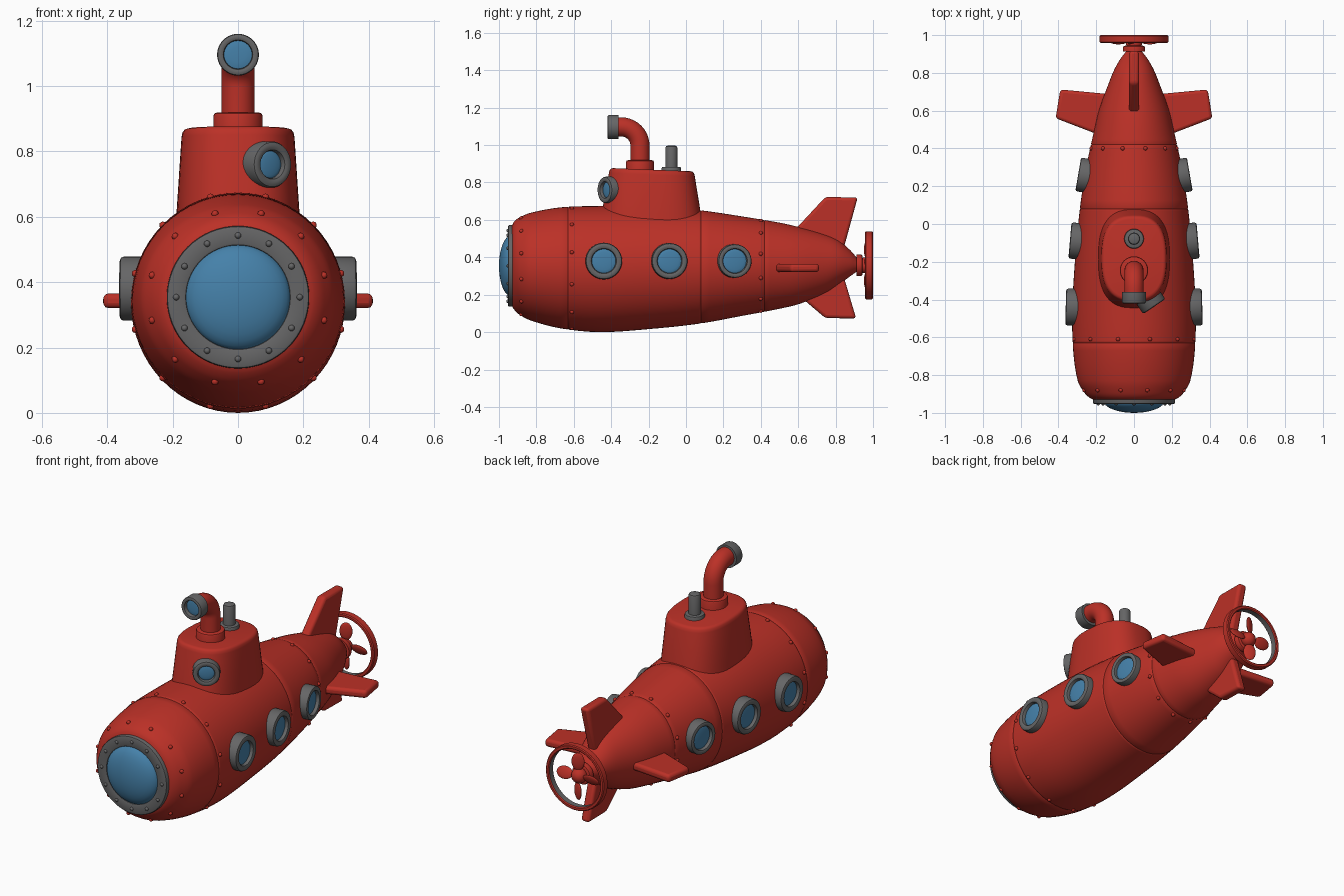
import bpy, bmesh, math
from mathutils import Vector, Matrix

if "Cube" in bpy.data.objects:
    bpy.data.objects.remove(bpy.data.objects["Cube"])

def material(name, rgb):
    m = bpy.data.materials.new(name)
    m.diffuse_color = (*rgb, 1)
    m.use_nodes = True
    m.node_tree.nodes["Principled BSDF"].inputs["Base Color"].default_value = m.diffuse_color
    return m

RED = material("red_paint", (0.50, 0.030, 0.020))
GREY = material("grey_metal", (0.130, 0.130, 0.132))
BLUE = material("blue_glass", (0.060, 0.220, 0.400))

def finish(name, bm, mats):
    bmesh.ops.remove_doubles(bm, verts=bm.verts, dist=1e-5)
    bmesh.ops.recalc_face_normals(bm, faces=bm.faces)
    me = bpy.data.meshes.new(name)
    bm.to_mesh(me)
    bm.free()
    ob = bpy.data.objects.new(name, me)
    bpy.context.collection.objects.link(ob)
    for m in mats:
        me.materials.append(m)
    return ob

def loft(name, rings, mat, caps=True):
    """Skin a list of equal-length point loops."""
    bm = bmesh.new()
    vs = [[bm.verts.new(p) for p in r] for r in rings]
    n = len(rings[0])
    for a, b in zip(vs, vs[1:]):
        for i in range(n):
            bm.faces.new((a[i], a[(i + 1) % n], b[(i + 1) % n], b[i]))
    if caps:
        bm.faces.new(vs[0])
        bm.faces.new(vs[-1])
    return finish(name, bm, [mat])

def lathe(name, profile, loc, axis, mat, segs=40):
    """Turn (radius, height) points around an axis."""
    q = Vector(axis).to_track_quat('Z', 'Y')
    rings = [[Vector(loc) + q @ Vector((r * math.cos(k * math.tau / segs), r * math.sin(k * math.tau / segs), h))
              for k in range(segs)] for r, h in profile]
    return loft(name, rings, mat, caps=False)

def dome(r, h0, h1, n=8):
    return [(r * math.cos(t * math.pi / 2 / n), h0 + (h1 - h0) * math.sin(t * math.pi / 2 / n)) for t in range(n + 1)]

def frame(ro, ri, low, high):
    b = min(ro - ri, high) * 0.35
    return [(ri, low), (ro, low), (ro, high - b), (ro - b * .3, high - b * .3), (ro - b, high),
            (ri + b, high), (ri + b * .3, high - b * .3), (ri, high - b), (ri, low)]

def rod(r, h0, h1, b=.01):
    return [(0, h0), (r, h0), (r, h1 - b), (r - b * .3, h1 - b * .3), (r - b, h1), (0, h1)]

# Hull: stations of y, half width, top z, bottom z
ST = [(-.935, .20, .56, .15), (-.92, .235, .59, .122), (-.89, .265, .613, .093), (-.83, .298, .638, .062),
      (-.67, .322, .667, .020), (-.46, .327, .674, .0), (-.2, .313, .672, .016), (.07, .288, .652, .045),
      (.29, .255, .62, .085), (.5, .21, .585, .125), (.61, .183, .56, .152), (.75, .132, .52, .21),
      (.82, .103, .488, .257), (.88, .068, .436, .30), (.915, .04, .395, .325)]

def station(y):
    """Smoothly interpolated half width, top, bottom."""
    i = max(j for j in range(len(ST) - 1) if ST[j][0] <= y or j == 0)
    a, b = ST[i], ST[i + 1]
    p, q = ST[max(i - 1, 0)], ST[min(i + 2, len(ST) - 1)]
    h = b[0] - a[0]
    t = (y - a[0]) / h
    out = []
    for k in (1, 2, 3):
        m0 = (b[k] - p[k]) / (b[0] - p[0]) * h
        m1 = (q[k] - a[k]) / (q[0] - a[0]) * h
        out.append((2*t**3 - 3*t**2 + 1) * a[k] + (t**3 - 2*t**2 + t) * m0 + (3*t**2 - 2*t**3) * b[k] + (t**3 - t**2) * m1)
    return out

def hull_point(y, ang, s=1.0):
    w, top, bot = station(y)
    return Vector((w * s * math.cos(ang), y, (top + bot) / 2 + (top - bot) / 2 * s * math.sin(ang)))

SEAMS = (-.63, .08, .42)
ys = {a[0] + (b[0] - a[0]) * k / 4: 1.0 for a, b in zip(ST, ST[1:]) for k in range(4)}
ys = {y: s for y, s in ys.items() if all(abs(y - g) > .008 for g in SEAMS)}
ys[.915] = 1.0
for g in SEAMS:
    ys.update({g - .005: 1.0, g: .99, g + .005: 1.0})
loft("hull", [[hull_point(y, k * math.tau / 64, ys[y]) for k in range(64)] for y in sorted(ys)], RED)

# Hull rivets beside the seams
def rivets(name, spots, r, mat):
    bm = bmesh.new()
    for p in spots:
        bmesh.ops.create_icosphere(bm, subdivisions=2, radius=r, matrix=Matrix.Translation(p))
    return finish(name, bm, [mat])

rivets("hull_rivets", [hull_point(y, (k + .5) * math.tau / 12) for y in (-.88, -.61, .40) for k in range(12)], .011, RED)

# Nose window
NOSE = Vector((0, -.93, .354))
lathe("nose_frame", frame(.218, .158, -.03, .022), NOSE, (0, -1, 0), GREY, 64)
lathe("nose_glass", dome(.162, .005, .07), NOSE, (0, -1, 0), BLUE, 64)
rivets("nose_bolts", [NOSE + Vector((.189 * math.cos(k * math.tau / 12), -.021, .189 * math.sin(k * math.tau / 12)))
                      for k in range(12)], .010, GREY)

# Portholes on both sides and on the tower
def porthole(name, loc, axis, ro, ri, low):
    lathe(name + "_frame", frame(ro, ri, low, .035), loc, axis, GREY)
    lathe(name + "_glass", dome(ri + .004, .012, .02, 4), loc, axis, BLUE)

for side, label in ((1, "right"), (-1, "left")):
    for i, (y, r) in enumerate(((-.44, .098), (-.09, .096), (.257, .09))):
        slope = (station(y + .05)[0] - station(y - .05)[0]) / .1
        porthole(f"{label}_porthole_{i + 1}", (side * station(y)[0], y, .38), (side, -slope, 0), r, .064, -.035)
porthole("tower_porthole", (.088, -.408, .76), (.56, -.83, 0), .071, .042, -.05)

# Conning tower: z, half width, front y, back y
rings = []
for z, w, y0, y1 in ((.50, .196, -.472, .098), (.63, .187, -.452, .08), (.845, .173, -.412, .047),
                     (.860, .170, -.408, .043), (.868, .164, -.401, .036), (.871, .154, -.39, .025)):
    ring = []
    for k in range(56):
        c, s = math.cos(k * math.tau / 56), math.sin(k * math.tau / 56)
        x = w * math.copysign(abs(c) ** (2 / 2.6), c)
        y = (y0 + y1) / 2 + (y1 - y0) / 2 * math.copysign(abs(s) ** (2 / 2.6), s)
        ring.append((x, y, z - (.04 * (y + .25) if z > .8 else 0)))
    rings.append(ring)
loft("conning_tower", rings, RED)

# Periscope: collar, bent pipe, eyepiece
lathe("periscope_collar", rod(.075, .84, .919), (0, -.246, 0), (0, 0, 1), RED)
path = [(-.246, .86, 0)]
path += [(-.346 + .1 * math.cos(a), .997 + .1 * math.sin(a), a) for a in (k * math.pi / 20 for k in range(11))]
path += [(-.39, 1.097, math.pi / 2)]
loft("periscope_pipe", [[(.051 * math.cos(t), y + .051 * math.sin(t) * math.cos(a), z + .051 * math.sin(t) * math.sin(a))
                         for t in (k * math.tau / 32 for k in range(32))] for y, z, a in path], RED)
lathe("periscope_rim", frame(.064, .043, -.025, .035), (0, -.385, 1.096), (0, -1, 0), GREY)
lathe("periscope_lens", dome(.046, .012, .016, 3), (0, -.385, 1.096), (0, -1, 0), BLUE)

# Vent pipe
lathe("vent_base", rod(.052, .84, .884, .008), (0, -.078, 0), (0, 0, 1), GREY)
lathe("vent_pipe", rod(.032, .86, .997, .012), (0, -.078, 0), (0, 0, 1), GREY)

# Tail fins: rounded plates
def plate(name, pts, offset, thick):
    bm = bmesh.new()
    lo = [bm.verts.new(Vector(p) - Vector(offset) * thick / 2) for p in pts]
    hi = [bm.verts.new(Vector(p) + Vector(offset) * thick / 2) for p in pts]
    n = len(pts)
    bm.faces.new(lo)
    bm.faces.new(hi)
    for i in range(n):
        bm.faces.new((lo[i], lo[(i + 1) % n], hi[(i + 1) % n], hi[i]))
    ob = finish(name, bm, [RED])
    mod = ob.modifiers.new("round", 'BEVEL')
    mod.width, mod.segments = .016, 3

for side, label in ((1, "right"), (-1, "left")):
    plate(label + "_fin", [(side * x, y, .343) for x, y in ((.05, .42), (.415, .56), (.39, .712), (.05, .68))], (0, 0, 1), .044)
plate("upper_fin", [(0, y, z) for y, z in ((.52, .48), (.745, .722), (.918, .72), (.83, .40))], (1, 0, 0), .054)
plate("lower_fin", [(0, y, z) for y, z in ((.54, .25), (.745, .075), (.91, .073), (.83, .34))], (1, 0, 0), .054)

# Propeller: shaft collar, hub, blades and guard ring
C = Vector((0, 0, .357))
lathe("shaft_collar", rod(.058, .912, .944, .01), C, (0, 1, 0), RED)
lathe("shaft", rod(.026, .88, .97, .005), C, (0, 1, 0), RED)
bm = bmesh.new()
bmesh.ops.create_uvsphere(bm, u_segments=24, v_segments=14, radius=.042, matrix=Matrix.Translation(C + Vector((0, .956, 0))))
finish("propeller_hub", bm, [RED])
for k in range(4):
    bm = bmesh.new()
    m = (Matrix.Translation(C + Vector((0, .968, 0))) @ Matrix.Rotation(k * math.pi / 2, 4, 'Y')
         @ Matrix.Translation((.083, 0, 0)) @ Matrix.Rotation(math.radians(25), 4, 'X') @ Matrix.Diagonal((.05, .01, .034, 1)))
    bmesh.ops.create_uvsphere(bm, u_segments=20, v_segments=12, radius=1, matrix=m)
    finish(f"propeller_blade_{k + 1}", bm, [RED])
guard = lathe("propeller_guard", [(.160, .963), (.165, .958), (.177, .958), (.182, .963), (.182, .995), (.177, 1.0),
                                  (.165, 1.0), (.160, .995), (.160, .963)], C, (0, 1, 0), RED, 64)
guard.data.materials.append(GREY)
for f in guard.data.polygons:  # inner band is bare metal
    if f.normal.dot(f.center - C - Vector((0, f.center.y, 0))) < -.12:
        f.material_index = 1

# Smooth shading with sharp edges kept
bpy.ops.object.select_all(action='SELECT')
bpy.context.view_layer.objects.active = guard
bpy.ops.object.shade_smooth_by_angle(angle=math.radians(40))
